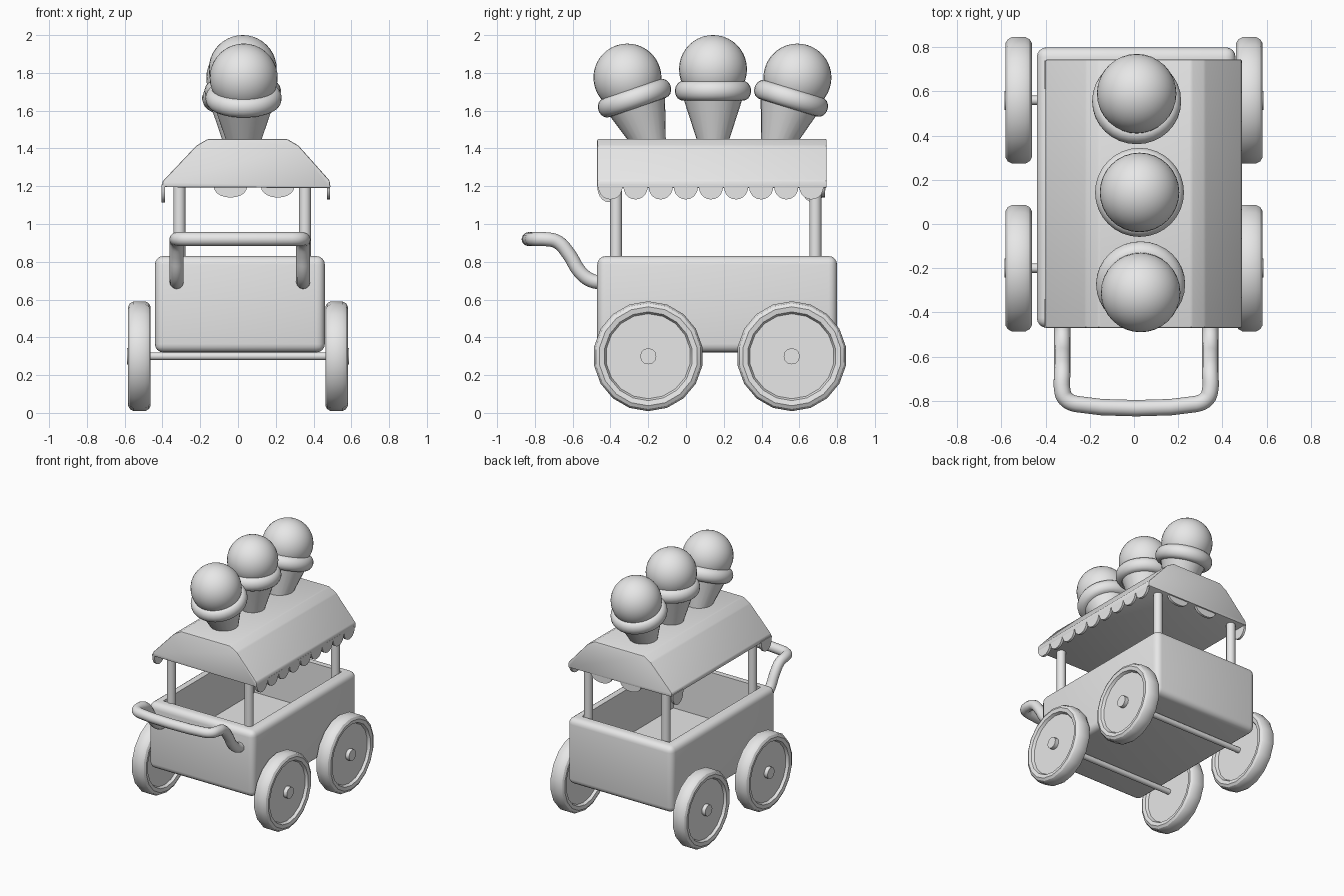
import bpy, bmesh, math
from mathutils import Vector, Matrix

if "Cube" in bpy.data.objects:
    bpy.data.objects.remove(bpy.data.objects["Cube"])

grey = bpy.data.materials.new("light_grey")
grey.diffuse_color = (0.8, 0.8, 0.8, 1)
grey.use_nodes = True
grey.node_tree.nodes["Principled BSDF"].inputs["Base Color"].default_value = grey.diffuse_color


def finish(name, bm, matrix=None, angle=35):
    bmesh.ops.recalc_face_normals(bm, faces=bm.faces)
    me = bpy.data.meshes.new(name)
    bm.to_mesh(me)
    bm.free()
    ob = bpy.data.objects.new(name, me)
    bpy.context.collection.objects.link(ob)
    me.materials.append(grey)
    if matrix:
        ob.matrix_world = matrix
    bpy.ops.object.select_all(action='DESELECT')
    bpy.context.view_layer.objects.active = ob
    ob.select_set(True)
    if angle:
        bpy.ops.object.shade_smooth_by_angle(angle=math.radians(angle))
    return ob


def lathe(name, profile, steps, matrix, angle=35):
    """Spin (radius, height) points around the local z axis."""
    bm = bmesh.new()
    vs = [bm.verts.new((r, 0, h)) for r, h in profile]
    es = [bm.edges.new(p) for p in zip(vs, vs[1:])]
    bmesh.ops.spin(bm, geom=vs + es, cent=(0, 0, 0), axis=(0, 0, 1),
                   angle=math.tau, steps=steps, use_duplicate=False)
    bmesh.ops.remove_doubles(bm, verts=bm.verts, dist=0.0005)
    return finish(name, bm, matrix, angle)


def rod(name, a, b, r, sides=16):
    a, b = Vector(a), Vector(b)
    d = b - a
    m = Matrix.Translation(a) @ d.to_track_quat('Z', 'Y').to_matrix().to_4x4()
    return lathe(name, [(0, 0), (r, 0), (r, d.length), (0, d.length)], sides, m, 45)


def prism(name, pts, depth, matrix, bevel=0):
    """Extrude a local xy outline along local z."""
    bm = bmesh.new()
    f = bm.faces.new([bm.verts.new((x, y, 0)) for x, y in pts])
    g = bmesh.ops.extrude_face_region(bm, geom=[f])['geom']
    bmesh.ops.translate(bm, vec=(0, 0, depth),
                        verts=[v for v in g if isinstance(v, bmesh.types.BMVert)])
    if bevel:
        bmesh.ops.bevel(bm, geom=bm.edges[:], offset=bevel, segments=2,
                        profile=0.5, affect='EDGES', clamp_overlap=True)
    return finish(name, bm, matrix)


# Cart body: rounded box with an open tub in the top
bm = bmesh.new()
bmesh.ops.create_cube(bm, size=1, matrix=Matrix.Translation((0.01, 0.165, 0.575))
                      @ Matrix.Diagonal((0.90, 1.27, 0.51, 1)))
bmesh.ops.bevel(bm, geom=bm.edges[:], offset=0.045, segments=4,
                profile=0.5, affect='EDGES')
top = max(bm.faces, key=lambda f: (round(f.calc_center_median().z, 3), f.calc_area()))
bmesh.ops.inset_individual(bm, faces=[top], thickness=0.045)
g = bmesh.ops.extrude_discrete_faces(bm, faces=[top])['faces']
rim = [v.co.copy() for v in g[0].verts]
bmesh.ops.translate(bm, verts=g[0].verts, vec=(0, 0, -0.36))
bmesh.ops.remove_doubles(bm, verts=bm.verts, dist=0.0001)
# tub walls between the rim loop and the lowered floor
floor = list(g[0].verts)
upper = [min(bm.verts, key=lambda v: (v.co - c).length) for c in rim]
for i in range(len(floor)):
    j = (i + 1) % len(floor)
    quad = [upper[i], upper[j], floor[j], floor[i]]
    if not bm.faces.get(quad):
        bm.faces.new(quad)
finish("cart_body", bm)

# Roof: trapezoid section running front to back
along_y = Matrix.Translation((0, 0.745, 0)) @ Matrix.Rotation(math.radians(90), 4, 'X')
prism("roof", [(-0.40, 1.195), (-0.40, 1.225), (-0.22, 1.415), (-0.16, 1.45), (0.26, 1.45),
               (0.32, 1.415), (0.485, 1.23), (0.49, 1.19)], 1.215, along_y, 0.008)


# Scalloped trim: half-round flaps hanging from the roof edge
def scallop(name, x, y, w, turn, drop=0.08):
    arc = [(math.cos(a) * w / 2, -abs(math.sin(a)) ** 0.8 * drop)
           for a in [math.pi * i / 10 for i in range(11)]]
    m = (Matrix.Translation((x, y, 1.21)) @ Matrix.Rotation(turn, 4, 'Z')
         @ Matrix.Rotation(math.radians(90), 4, 'X'))
    prism(name, arc, 0.018, m)


for i in range(9):
    scallop(f"right_scallop_{i}", 0.47, -0.40 + 0.133 * i, 0.13, math.radians(90))
for y in (-0.405, 0.675):
    scallop("left_scallop", -0.405, y, 0.13, math.radians(90), 0.095)
for x in (-0.04, 0.21):
    scallop("back_scallop", x, 0.735, 0.18, 0, 0.07)

# Roof posts
for x in (-0.31, 0.355):
    for y in (-0.37, 0.685):
        rod("roof_post", (x, y, 0.78), (x, y, 1.21), 0.032)

# Push handle: swept tube, one side mirrored to the other
side = [(-0.325, -0.44, 0.69), (-0.325, -0.50, 0.70), (-0.325, -0.56, 0.745),
        (-0.325, -0.62, 0.84), (-0.325, -0.68, 0.905), (-0.325, -0.75, 0.92),
        (-0.31, -0.79, 0.92), (-0.26, -0.815, 0.92)]
path = side + [(0.02 - x, y, z) for x, y, z in reversed(side)]
cu = bpy.data.curves.new("push_handle_path", 'CURVE')
cu.dimensions = '3D'
cu.bevel_depth = 0.037
cu.bevel_resolution = 4
cu.use_fill_caps = True
cu.resolution_u = 4
sp = cu.splines.new('BEZIER')
sp.bezier_points.add(len(path) - 1)
for p, co in zip(sp.bezier_points, path):
    p.co = co
    p.handle_left_type = p.handle_right_type = 'AUTO'
handle = bpy.data.objects.new("push_handle", cu)
bpy.context.collection.objects.link(handle)
bpy.ops.object.select_all(action='DESELECT')
bpy.context.view_layer.objects.active = handle
handle.select_set(True)
bpy.ops.object.convert(target='MESH')
handle = bpy.context.object
handle.data.materials.clear()
handle.data.materials.append(grey)
bpy.ops.object.shade_smooth_by_angle(angle=math.radians(40))

# Wheels: thick tyre around a recessed disc, hubs and axles
half = [(0, 0.035), (0.225, 0.035), (0.235, 0.055), (0.262, 0.06), (0.28, 0.05), (0.291, 0.03)]
wheel = half + [(r, -h) for r, h in reversed(half)]
for y in (-0.20, 0.56):
    for x in (-0.522, 0.522):
        m = Matrix.Translation((x, y, 0.30)) @ Matrix.Rotation(math.radians(90), 4, 'Y')
        lathe("wheel", wheel, 18, m, 30)
        s = math.copysign(1, x)
        rod("wheel_hub", (x, y, 0.30), (s * 0.587, y, 0.30), 0.043, 12)
    rod("axle", (-0.53, y, 0.30), (0.53, y, 0.30), 0.021, 12)

# Ice cream cones: tapered cone, scoop and soft drip collar
cone = [(0, -0.46), (0.058, -0.46), (0.165, -0.13), (0, -0.13)]
collar = [(0.155, -0.155)] + [
    (0.158 + 0.044 * math.cos(a), -0.115 + 0.052 * math.sin(a))
    for a in [math.radians(d) for d in range(-90, 91, 20)]] + [(0.14, -0.05)]
scoop = [(0.18 * math.cos(a), 0.18 * math.sin(a))
         for a in [math.radians(d) for d in range(-45, 91, 9)]]
for x, y, z, tilt in ((0.03, -0.31, 1.775, 19), (0.025, 0.143, 1.82, 0), (0.012, 0.59, 1.775, -17)):
    m = Matrix.Translation((x, y, z)) @ Matrix.Rotation(math.radians(tilt), 4, 'X')
    lathe("cone", cone, 24, m)
    lathe("scoop_collar", collar, 32, m, 60)
    lathe("scoop", scoop, 32, m)
